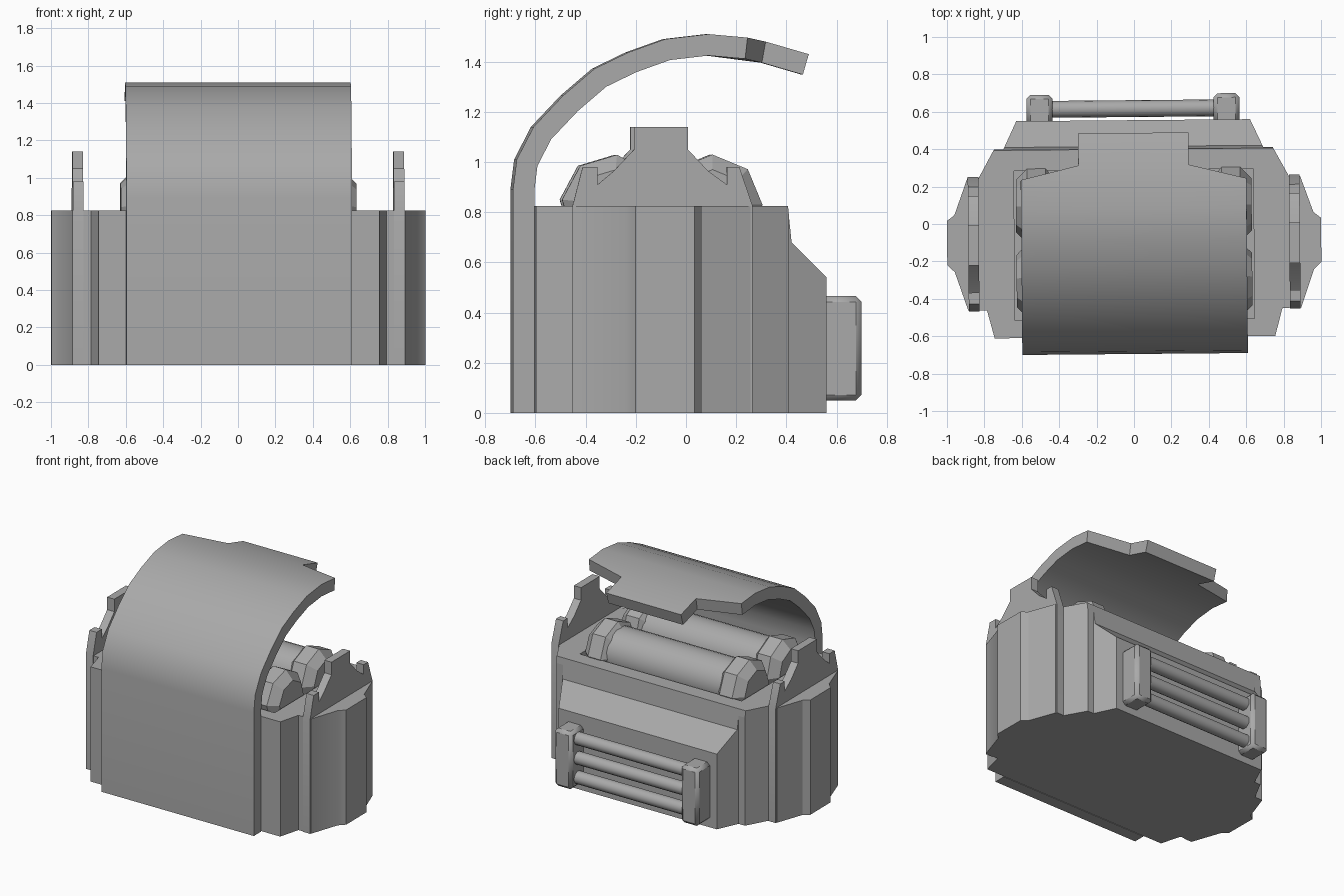
import bpy, bmesh, math
from mathutils import Vector

if "Cube" in bpy.data.objects:
    bpy.data.objects.remove(bpy.data.objects["Cube"])

GREY = (0.4, 0.4, 0.4, 1)
grey = bpy.data.materials.new("plain grey")
grey.use_nodes = True
grey.diffuse_color = GREY
grey.node_tree.nodes["Principled BSDF"].inputs["Base Color"].default_value = GREY
TURN = math.radians(0.5)


def activate(obj):
    bpy.ops.object.select_all(action='DESELECT')
    obj.select_set(True)
    bpy.context.view_layer.objects.active = obj


def make(name, bm, angle=30):
    bmesh.ops.recalc_face_normals(bm, faces=bm.faces)
    mesh = bpy.data.meshes.new(name)
    bm.to_mesh(mesh)
    bm.free()
    obj = bpy.data.objects.new(name, mesh)
    bpy.context.collection.objects.link(obj)
    mesh.materials.append(grey)
    obj.rotation_euler.z = TURN
    activate(obj)
    bpy.ops.object.shade_smooth_by_angle(angle=math.radians(angle))
    return obj


def prism(name, points, start, direction, angle=30):
    """Extrude a closed outline; each point maps to 3D through start()."""
    bm = bmesh.new()
    face = bm.faces.new([bm.verts.new(start(a, b)) for a, b in points])
    new = bmesh.ops.extrude_face_region(bm, geom=[face])["geom"]
    bmesh.ops.translate(bm, vec=direction,
                        verts=[v for v in new if isinstance(v, bmesh.types.BMVert)])
    return make(name, bm, angle)


def lathe(name, rings, centre, sides, twist=0):
    """Rings of (x, radius) around an axis along x."""
    bm = bmesh.new()
    loops = []
    for x, r in rings:
        angles = [twist + math.tau * k / sides for k in range(sides)]
        loops.append([bm.verts.new((x, centre[0] + r * math.cos(t),
                                    centre[1] + r * math.sin(t))) for t in angles])
    for a, b in zip(loops, loops[1:]):
        for k in range(sides):
            n = (k + 1) % sides
            bm.faces.new((a[k], a[n], b[n], b[k]))
    bm.faces.new(loops[0])
    bm.faces.new(loops[-1])
    return make(name, bm)


def apply_modifier(obj, kind, **settings):
    mod = obj.modifiers.new(kind.lower(), kind)
    for key, value in settings.items():
        setattr(mod, key, value)
    activate(obj)
    bpy.ops.object.modifier_apply(modifier=mod.name)


def cut(obj, cutter):
    cutter.hide_render = True
    apply_modifier(obj, 'BOOLEAN', operation='DIFFERENCE', solver='EXACT', object=cutter)
    bpy.data.objects.remove(cutter)


# Main body: mirrored plan outline raised to the rim
half = [(0.75, -0.605), (0.79, -0.455), (0.89, -0.455), (0.96, -0.25), (1.0, -0.21),
        (1.0, 0.025), (0.96, 0.055), (0.89, 0.25), (0.83, 0.25), (0.745, 0.405),
        (0.695, 0.405), (0.625, 0.555)]
outline = half + [(-x, y) for x, y in reversed(half)]
body = prism("body", outline, lambda x, y: (x, y, 0), (0, 0, 0.825))

# Sloped shoulder at the back
cut(body, prism("shoulder_cutter",
                [(0.4, 0.9), (0.4, 0.825), (0.415, 0.68), (0.556, 0.54), (0.7, 0.4), (0.7, 0.9)],
                lambda y, z: (-0.8, y, z), (1.6, 0, 0)))

# Open compartment for the rolls
cut(body, prism("compartment_cutter", [(-0.64, -0.51), (0.64, -0.51), (0.64, 0.29), (-0.64, 0.29)],
                lambda x, y: (x, y, 0.61), (0, 0, 0.4)))
activate(body)
bpy.ops.object.shade_smooth_by_angle(angle=math.radians(30))

# Notched side fins
fin = [(-0.46, 0), (-0.46, 0.825), (-0.42, 0.98), (-0.36, 0.98), (-0.36, 0.91),
       (-0.295, 0.965), (-0.215, 1.05), (-0.215, 1.14), (0, 1.14), (0, 1.05),
       (0.08, 0.965), (0.155, 0.91), (0.155, 0.98), (0.205, 0.98), (0.258, 0.825), (0.258, 0)]
for side, x in (("left", 0.83), ("right", -0.887)):
    prism(side + "_fin", fin, lambda y, z: (x, y, z), (0.057, 0, 0), 20)

# Curved front cover: a bent sheet with a tab at its free edge
path = [(-0.695, 0), (-0.695, 0.89), (-0.68, 1.01), (-0.613, 1.14), (-0.495, 1.265),
        (-0.37, 1.372), (-0.236, 1.437), (-0.088, 1.49), (0.084, 1.51)]
columns = [-0.603, -0.295, 0.295, 0.603]
bm = bmesh.new()
rows = [[bm.verts.new((x, y, z)) for x in columns] for y, z in path]
rows.append([bm.verts.new((x, *((0.24, 1.496) if abs(x) > 0.5 else (0.315, 1.48))))
             for x in columns])
for a, b in zip(rows, rows[1:]):
    for k in range(3):
        bm.faces.new((a[k], a[k + 1], b[k + 1], b[k]))
tab = [bm.verts.new((x, 0.487, 1.43)) for x in columns[1:3]]
bm.faces.new((rows[-1][1], rows[-1][2], tab[1], tab[0]))
cover = make("front_cover", bm)
# Thicken towards the inside of the curve
inward = 1 if cover.data.polygons[0].normal.y > 0 else -1
apply_modifier(cover, 'SOLIDIFY', thickness=0.085, offset=inward, use_even_offset=True)
activate(cover)
bpy.ops.object.shade_smooth_by_angle(angle=math.radians(35))

# Two rolls with faceted end caps
for name, y, twist in (("front_roll", -0.3, -0.1), ("back_roll", 0.1, 0)):
    lathe(name, [(-0.5, 0.165), (0.5, 0.165)], (y, 0.83), 24)
    for side, s in (("left", 1), ("right", -1)):
        lathe(f"{name}_{side}_cap",
              [(s * 0.44, 0.165), (s * 0.47, 0.2), (s * 0.57, 0.2), (s * 0.63, 0.14)],
              (y, 0.83), 8, twist)

# Rear grille: bevelled posts joined by three bars
for side, s in (("left", 1), ("right", -1)):
    post = prism(side + "_grille_post", [(0.53, 0.05), (0.695, 0.05), (0.695, 0.465), (0.53, 0.465)],
                 lambda y, z: (s * 0.5 - 0.07, y, z), (0.14, 0, 0))
    apply_modifier(post, 'BEVEL', width=0.022, segments=1)
for i, z in enumerate((0.12, 0.26, 0.4)):
    lathe(f"grille_bar_{i + 1}", [(-0.45, 0.045), (0.45, 0.045)], (0.617, z), 16)
